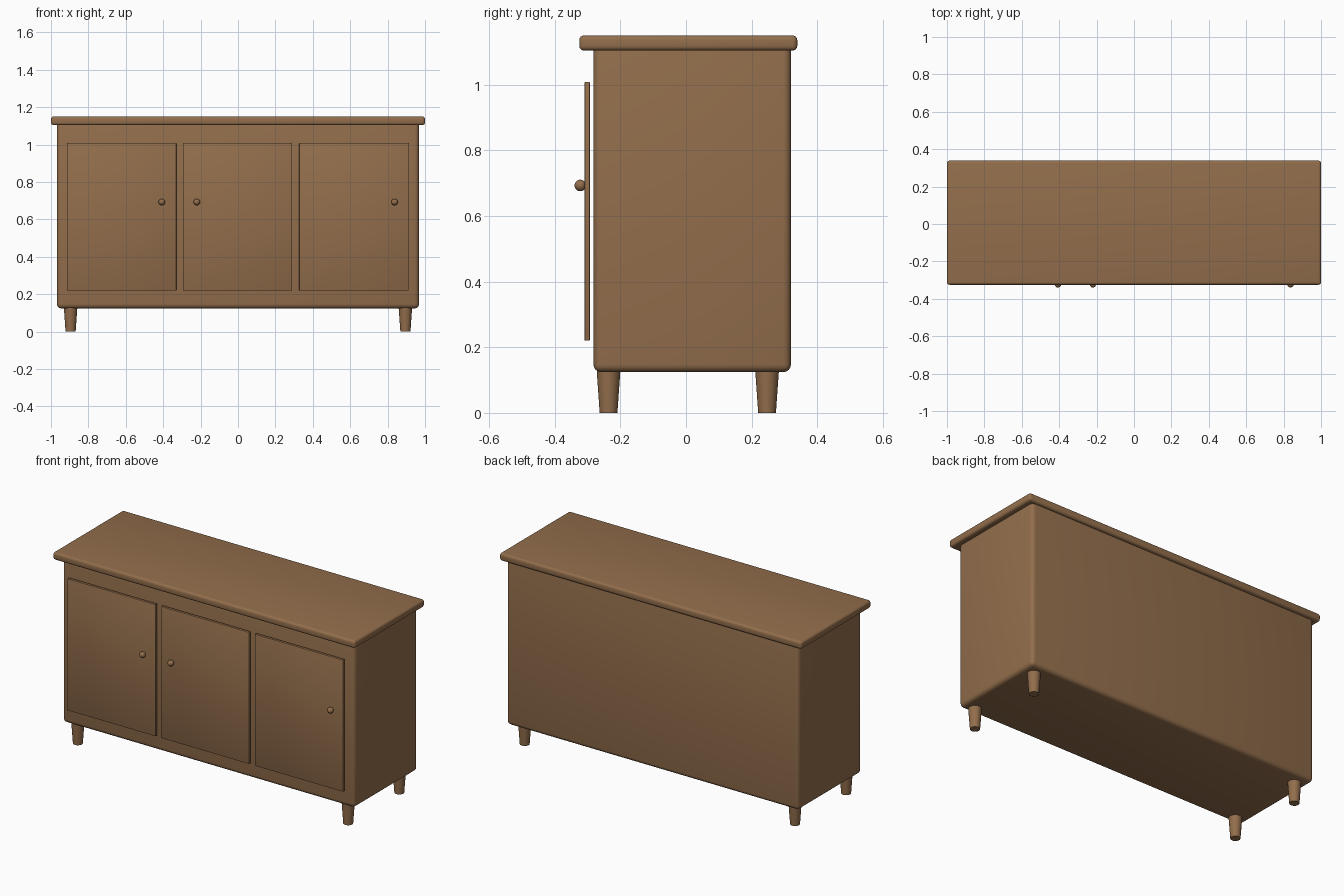
import bpy
from math import radians

cube = bpy.data.objects.get("Cube")
if cube:
    bpy.data.objects.remove(cube, do_unlink=True)

wood = bpy.data.materials.new("brown_wood")
wood.use_nodes = True
wood.diffuse_color = (0.29, 0.156, 0.072, 1)
wood.node_tree.nodes["Principled BSDF"].inputs["Base Color"].default_value = wood.diffuse_color


def finish(name):
    """Name the active object, colour it and smooth its rounded faces."""
    ob = bpy.context.object
    ob.name = name
    ob.data.materials.append(wood)
    bpy.ops.object.shade_smooth_by_angle(angle=radians(40))
    return ob


def box(name, x, y, z, bevel=0.0, segments=4):
    """Box from (min, max) ranges, with rounded edges."""
    ranges = (x, y, z)
    bpy.ops.mesh.primitive_cube_add(size=1, location=[(a + b) / 2 for a, b in ranges])
    bpy.context.object.scale = [b - a for a, b in ranges]
    bpy.ops.object.transform_apply(location=False, rotation=False, scale=True)
    if bevel:
        mod = bpy.context.object.modifiers.new("rounded_edges", 'BEVEL')
        mod.width = bevel
        mod.segments = segments
        bpy.ops.object.modifier_apply(modifier=mod.name)
    return finish(name)


# Cabinet body and overhanging top
box("cabinet_body", (-0.968, 0.968), (-0.282, 0.32), (0.124, 1.125), 0.024)
box("cabinet_top", (-1, 1), (-0.325, 0.339), (1.104, 1.15), 0.014)

# Three doors standing just proud of the body, each with a round knob
door_width = 0.584
for name, centre, knob_offset in (("right", -0.622, 0.215),
                                  ("middle", -0.002, -0.218),
                                  ("left", 0.619, 0.218)):
    box(name + "_door", (centre - door_width / 2, centre + door_width / 2),
        (-0.309, -0.293), (0.22, 1.008), 0.002, 2)
    bpy.ops.mesh.primitive_uv_sphere_add(segments=24, ring_count=16, radius=0.0175,
                                         location=(centre + knob_offset, -0.322, 0.693))
    finish(name + "_knob")

# Tapered round legs
for depth, y in (("front", -0.236), ("back", 0.247)):
    for side, x in (("right", -0.895), ("left", 0.895)):
        bpy.ops.mesh.primitive_cone_add(vertices=32, radius1=0.027, radius2=0.036,
                                        depth=0.128, location=(x, y, 0.064))
        finish(depth + "_" + side + "_leg")
